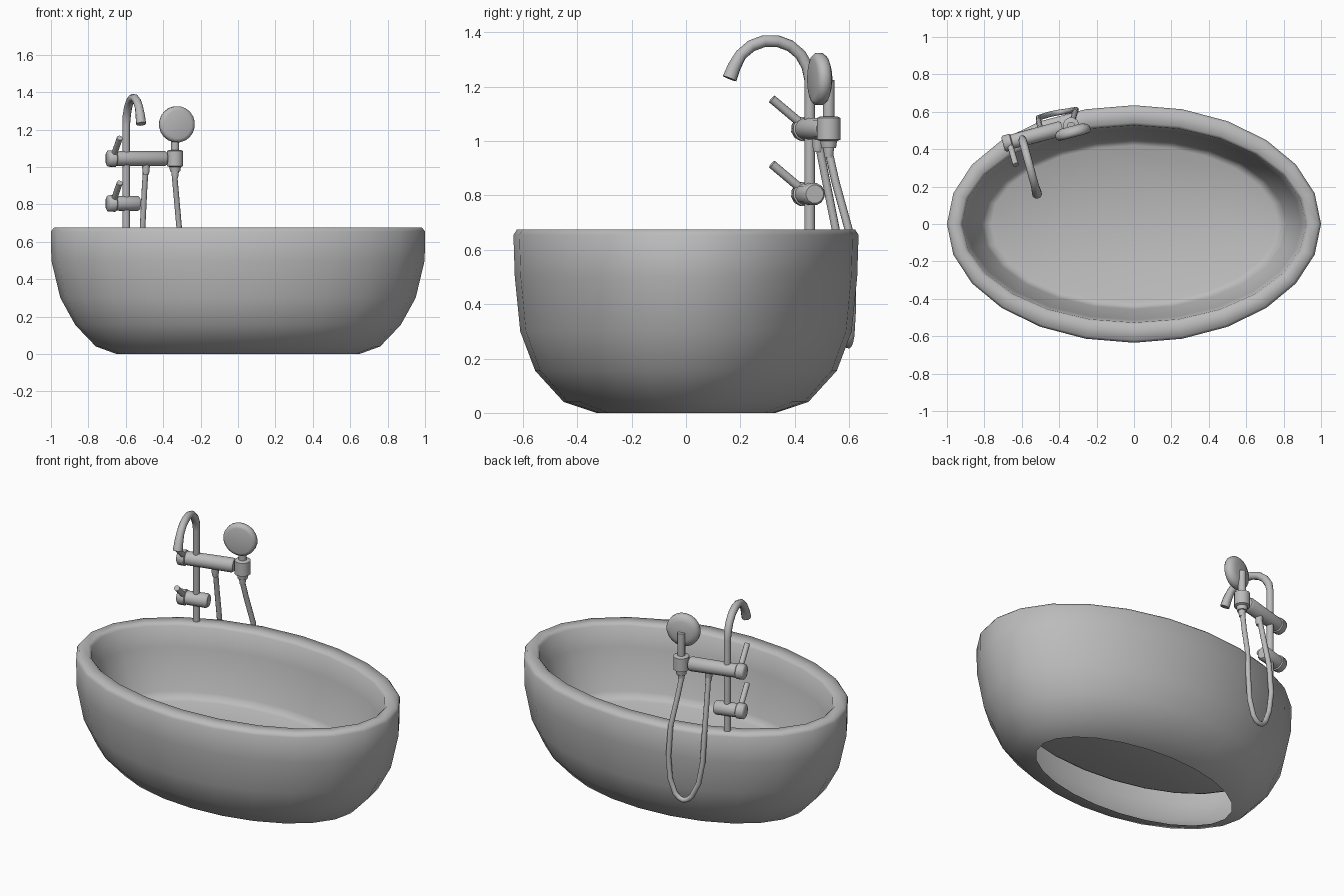
import bpy, math
from mathutils import Vector

old = bpy.data.objects.get("Cube")
if old:
    bpy.data.objects.remove(old)

grey = bpy.data.materials.new("plain grey")
grey.use_nodes = True
COLOR = (0.5, 0.5, 0.5, 1)
grey.diffuse_color = COLOR
grey.node_tree.nodes["Principled BSDF"].inputs["Base Color"].default_value = COLOR

# Tap frame: turned 15 degrees, u along the bars, w towards the tub
POST = Vector((-0.597, 0.455, 0))
U = Vector((math.cos(math.radians(15)), math.sin(math.radians(15)), 0))
W = Vector((U.y, -U.x, 0))
Z = Vector((0, 0, 1))


def at(u, w, z):
    return POST + U * u + W * w + Z * z


def make(name, verts, faces, angle=50):
    mesh = bpy.data.meshes.new(name)
    mesh.from_pydata(verts, [], faces)
    mesh.materials.append(grey)
    obj = bpy.data.objects.new(name, mesh)
    bpy.context.collection.objects.link(obj)
    bpy.ops.object.select_all(action='DESELECT')
    obj.select_set(True)
    bpy.context.view_layer.objects.active = obj
    bpy.ops.object.shade_smooth_by_angle(angle=math.radians(angle))
    return obj


def skin(rings, n):
    """Quads between consecutive rings of n points."""
    return [(r * n + i, r * n + (i + 1) % n, (r + 1) * n + (i + 1) % n, (r + 1) * n + i)
            for r in range(rings - 1) for i in range(n)]


def tube(name, path, radii, n=10):
    """Round tube along a path with one radius per point and closed ends."""
    path = [Vector(p) for p in path]
    if not isinstance(radii, (list, tuple)):
        radii = [radii] * len(path)
    verts, side = [], None
    for i, p in enumerate(path):
        t = (path[min(i + 1, len(path) - 1)] - path[max(i - 1, 0)]).normalized()
        if side is None:
            side = t.orthogonal()
        side = (side - t * side.dot(t)).normalized()
        up = t.cross(side)
        for k in range(n):
            a = 2 * math.pi * k / n
            verts.append(p + (side * math.cos(a) + up * math.sin(a)) * radii[i])
    faces = skin(len(path), n)
    faces += [tuple(reversed(range(n))), tuple(range(len(verts) - n, len(verts)))]
    return make(name, verts, faces)


def turned(name, start, axis, steps, n=12):
    """Straight turned part from (distance, radius) steps."""
    return tube(name, [start + axis * d for d, r in steps], [r for d, r in steps], n)


# Tub: oval shell, open underneath, with a raised inner floor
SEG = 24
profile = [(0.65, 0.33, 0), (0.76, 0.45, 0.04), (0.87, 0.555, 0.155), (0.95, 0.61, 0.3),
           (0.998, 0.63, 0.5), (1, 0.635, 0.655), (0.985, 0.622, 0.675),
           (0.935, 0.542, 0.675), (0.92, 0.527, 0.66), (0.895, 0.512, 0.54),
           (0.815, 0.455, 0.3), (0.795, 0.442, 0.272), (0.765, 0.42, 0.26)]
verts = [(rx * math.cos(2 * math.pi * i / SEG), ry * math.sin(2 * math.pi * i / SEG), z)
         for rx, ry, z in profile for i in range(SEG)]
floor = tuple(range(len(verts) - SEG, len(verts)))
make("tub", verts, skin(len(profile), SEG) + [floor], 65)

# Post and curved spout
arc = [at(0, 0.148 - 0.148 * math.cos(math.radians(a)), 1.225 + 0.145 * math.sin(math.radians(a)))
       for a in range(0, 161, 20)]
tube("post_and_spout", [at(0, 0, 0.6)] + arc + [at(0, 0.305, 1.23)],
     [0.02] * 2 + [0.022] * 7 + [0.025, 0.027])

# Cross bars, each with a knob and a lever
for label, z, length in (("upper", 1.045, 0.27), ("lower", 0.805, 0.12)):
    turned(label + "_bar", at(-0.06, 0, z), U,
           [(0, 0.04), (length, 0.042), (length + 0.012, 0.034)])
    turned(label + "_knob", at(-0.107, 0, z), U,
           [(0, 0.036), (0.008, 0.045), (0.045, 0.046), (0.05, 0.04)])
    tube(label + "_lever", [at(-0.072, 0.02, z + 0.025), at(-0.07, 0.125, z + 0.11)], 0.016)

# Shower holder and handset
turned("shower_holder", at(0.27, 0, 0.975), Z,
       [(0, 0.028), (0.025, 0.032), (0.03, 0.045), (0.11, 0.045), (0.115, 0.035)])
turned("handset_handle", at(0.27, 0, 0.94), Z, [(0, 0.016), (0.04, 0.022), (0.285, 0.022)])
turned("shower_head", at(0.27, 0.002, 1.228), W,
       [(0, 0.06), (0.01, 0.085), (0.025, 0.097), (0.045, 0.097), (0.056, 0.088), (0.06, 0.075)],
       20)

# Hose hanging behind the tub
hose = [(-0.34, 0.525, 0.96), (-0.33, 0.55, 0.85), (-0.315, 0.597, 0.68), (-0.31, 0.611, 0.5),
        (-0.32, 0.61, 0.37), (-0.35, 0.605, 0.285), (-0.375, 0.6, 0.26), (-0.4, 0.597, 0.252),
        (-0.425, 0.592, 0.26), (-0.45, 0.587, 0.285), (-0.488, 0.575, 0.37),
        (-0.51, 0.568, 0.5), (-0.51, 0.55, 0.68), (-0.5, 0.51, 0.88), (-0.492, 0.485, 1.01)]
tube("hose", hose, 0.015)
turned("hose_connector", Vector((-0.492, 0.485, 1.02)), -Z, [(0, 0.022), (0.04, 0.02), (0.06, 0.016)])
